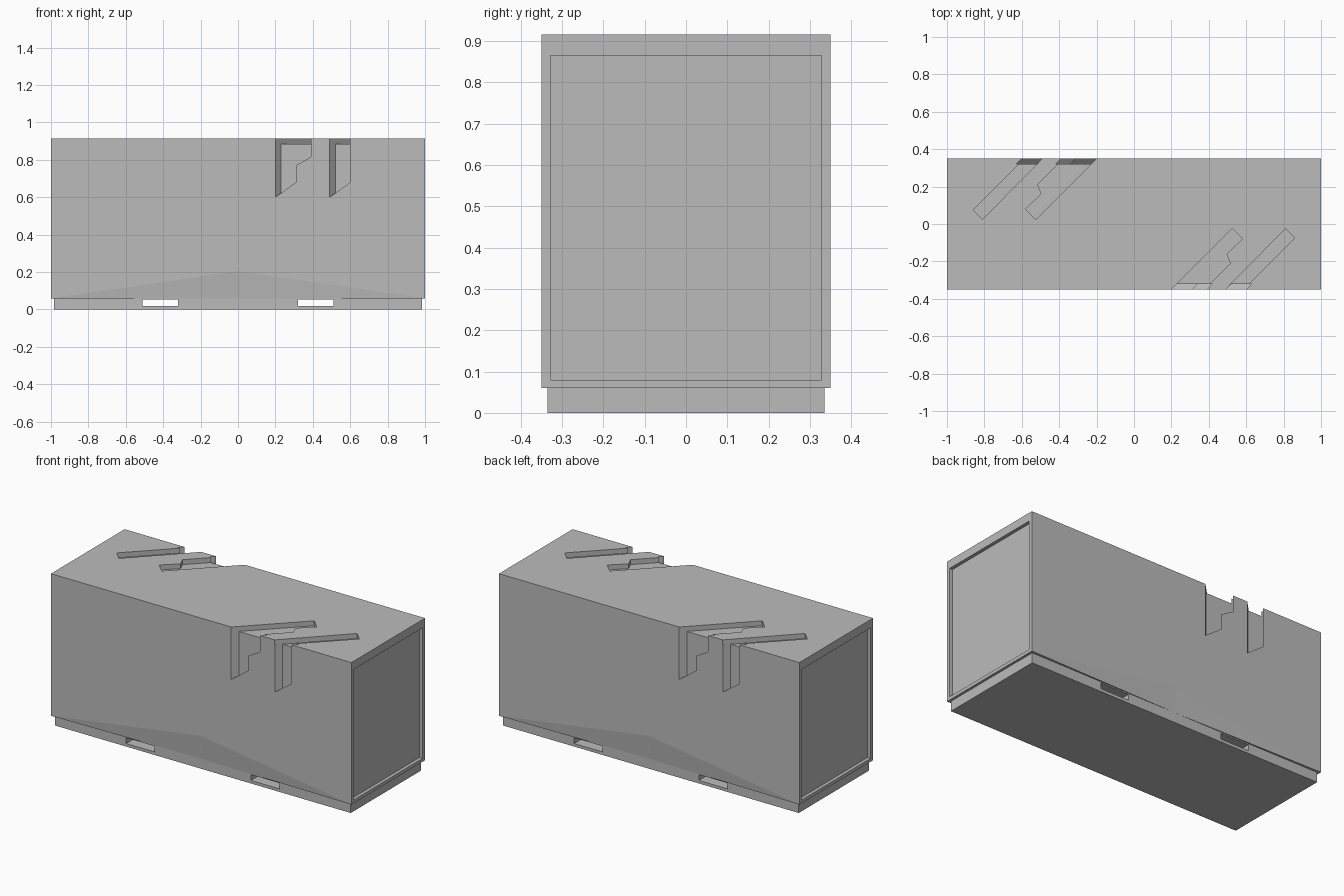
import bpy, bmesh
from mathutils import Vector

if "Cube" in bpy.data.objects:
    bpy.data.objects.remove(bpy.data.objects["Cube"])

GREY = bpy.data.materials.new("container grey")
GREY.use_nodes = True
GREY.diffuse_color = (0.5, 0.5, 0.5, 1)
GREY.node_tree.nodes["Principled BSDF"].inputs["Base Color"].default_value = (0.5, 0.5, 0.5, 1)

W, D, TOP, BASE, CUT = 1.0, 0.35, 0.915, 0.06, 0.03


def make_object(name, bm):
    bmesh.ops.recalc_face_normals(bm, faces=bm.faces)
    mesh = bpy.data.meshes.new(name)
    bm.to_mesh(mesh)
    bm.free()
    mesh.materials.append(GREY)
    obj = bpy.data.objects.new(name, mesh)
    bpy.context.collection.objects.link(obj)
    return obj


def prism(name, outline, sweep, turn=1):
    """Sweep a flat outline along a vector; turn=-1 spins it half a turn about z."""
    bm = bmesh.new()
    spin = Vector((turn, turn, 1))
    face = bm.faces.new([bm.verts.new(Vector(p) * spin) for p in outline])
    new = bmesh.ops.extrude_face_region(bm, geom=[face])["geom"]
    verts = [v for v in new if isinstance(v, bmesh.types.BMVert)]
    bmesh.ops.translate(bm, verts=verts, vec=Vector(sweep) * spin)
    return make_object(name, bm)


def box(name, x0, x1, y0, y1, z0, z1):
    outline = [(x0, y0, z0), (x1, y0, z0), (x1, y1, z0), (x0, y1, z0)]
    return prism(name, outline, (0, 0, z1 - z0))


def carve(target, cutter):
    mod = target.modifiers.new(cutter.name, "BOOLEAN")
    mod.operation = "DIFFERENCE"
    mod.solver = "EXACT"
    mod.object = cutter
    bpy.context.view_layer.objects.active = target
    bpy.ops.object.modifier_apply(modifier=mod.name)
    bpy.data.objects.remove(cutter)


body = box("container_body", -W, W, -D, D, BASE, TOP)
base = box("base_skid", -0.985, 0.985, -0.335, 0.335, 0, BASE)

# Shallow gable-shaped bevels low on the front and back
for turn in (1, -1):
    bm = bmesh.new()
    points = [(-W, -D, BASE), (W, -D, BASE), (0, -D, 0.205), (0, -0.335, BASE)]
    a, b, peak, inner = [bm.verts.new(Vector(p) * Vector((turn, turn, 1))) for p in points]
    for tri in ((a, b, peak), (a, peak, inner), (b, inner, peak), (a, inner, b)):
        bm.faces.new(tri)
    carve(body, make_object("bevel_cutter", bm))

# Recessed end panels
for x0, x1 in ((-1.1, -0.98), (0.98, 1.1)):
    carve(body, box("panel_cutter", x0, x1, -0.328, 0.328, 0.08, 0.865))

# Fork pockets through the base
for x0, x1 in ((-0.51, -0.32), (0.32, 0.51)):
    carve(base, box("pocket_cutter", x0, x1, -0.5, 0.5, 0.018, 0.053))

# Angled grooves that wrap from the top over the front and back edges
HIGH = TOP + 0.02
FRONT = [
    [(0.20, 0.60), (0.31, 0.68), (0.31, 0.77), (0.39, 0.815), (0.39, HIGH), (0.20, HIGH)],
    [(0.49, 0.60), (0.60, 0.68), (0.60, HIGH), (0.49, HIGH)],
]
ROOF = [
    [(0.20, -D), (0.525, -0.025), (0.58, -0.08), (0.495, -0.16), (0.515, -0.21), (0.375, -D)],
    [(0.49, -D), (0.81, -0.025), (0.86, -0.075), (0.585, -D)],
]
OUT = 0.02
for turn in (1, -1):
    for front, roof in zip(FRONT, ROOF):
        wall = [(x - OUT, -D - OUT, z) for x, z in front]
        carve(body, prism("wall_groove_cutter", wall, (CUT + OUT, CUT + OUT, 0), turn))
        # Run the roof groove past the edge along its own diagonal
        lid = [(x - OUT, y - OUT, HIGH) if y == -D else (x, y, HIGH) for x, y in roof]
        carve(body, prism("roof_groove_cutter", lid, (0, 0, TOP - CUT - HIGH), turn))
